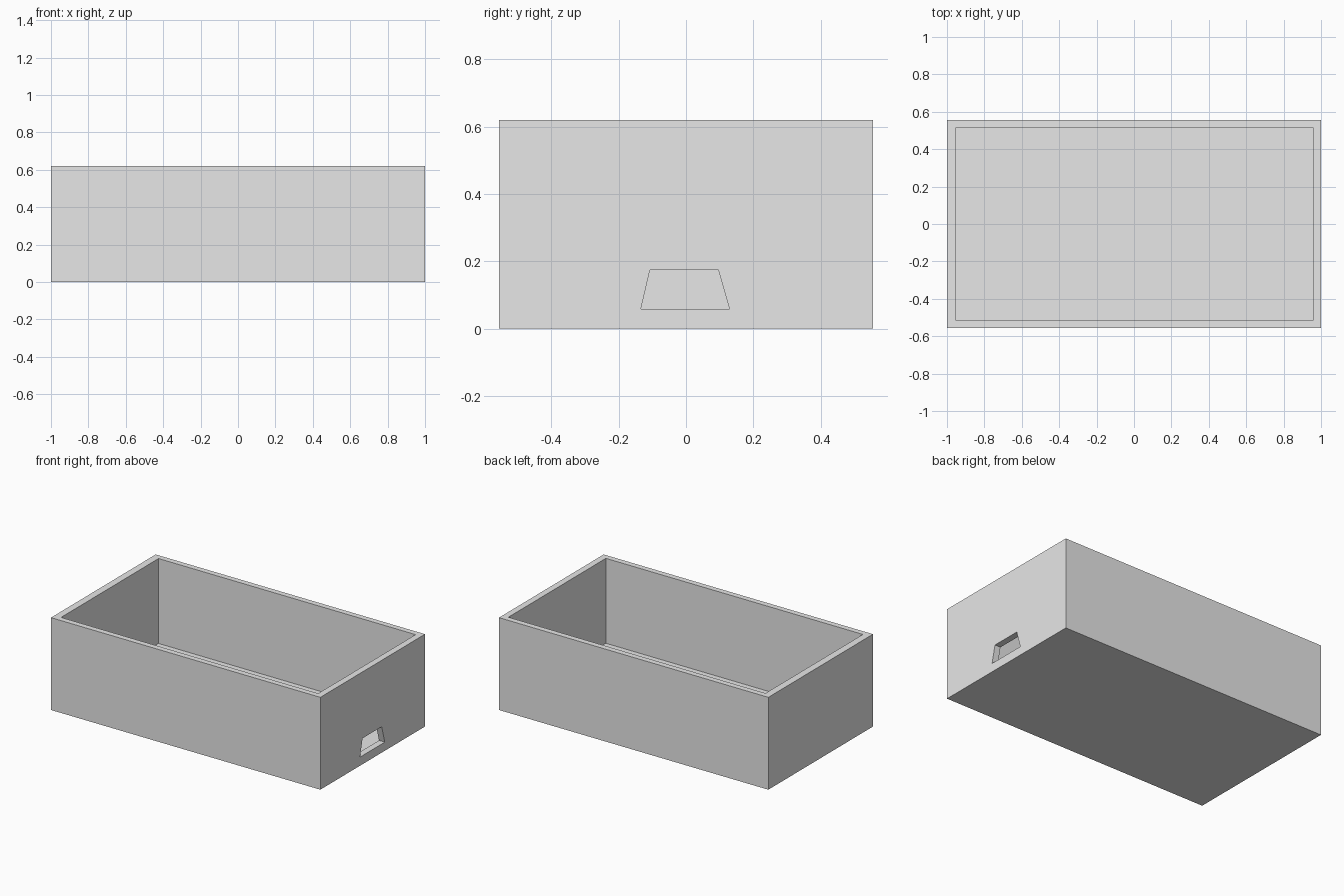
import bpy
import bmesh

default = bpy.data.objects.get("Cube")
if default:
    bpy.data.objects.remove(default, do_unlink=True)

LENGTH, DEPTH, HEIGHT = 2.0, 1.11, 0.62
LEFT_X, RIGHT_X = -0.952, 0.957      # inner faces of the end walls
INNER_Y, FLOOR_Z = 0.517, 0.05

grey = bpy.data.materials.new("plain grey")
grey.use_nodes = True
colour = (0.8, 0.8, 0.8, 1.0)
grey.diffuse_color = colour
grey.node_tree.nodes["Principled BSDF"].inputs["Base Color"].default_value = colour


def prism(name, profile, x0, x1):
    """Extrude a closed (y, z) profile from x0 to x1."""
    bm = bmesh.new()
    base = bm.faces.new([bm.verts.new((x0, y, z)) for y, z in profile])
    moved = bmesh.ops.extrude_face_region(bm, geom=[base])["geom"]
    verts = [g for g in moved if isinstance(g, bmesh.types.BMVert)]
    bmesh.ops.translate(bm, verts=verts, vec=(x1 - x0, 0, 0))
    bmesh.ops.recalc_face_normals(bm, faces=bm.faces)
    mesh = bpy.data.meshes.new(name)
    bm.to_mesh(mesh)
    bm.free()
    mesh.materials.append(grey)
    obj = bpy.data.objects.new(name, mesh)
    bpy.context.collection.objects.link(obj)
    return obj


def rectangle(half_y, z0, z1):
    return [(-half_y, z0), (half_y, z0), (half_y, z1), (-half_y, z1)]


# Open box shell
box = prism("box_shell", rectangle(DEPTH / 2, 0, HEIGHT), -LENGTH / 2, LENGTH / 2)

# Hollow interior, and the tapered port through the left end wall
cavity = prism("cavity_cutter", rectangle(INNER_Y, FLOOR_Z, HEIGHT + 0.2), LEFT_X, RIGHT_X)
port_profile = [(-0.134, 0.058), (0.129, 0.058), (0.096, 0.174), (-0.107, 0.174)]
port = prism("port_cutter", port_profile, RIGHT_X - 0.1, LENGTH / 2 + 0.1)

for cutter in (cavity, port):
    cut = box.modifiers.new(cutter.name, "BOOLEAN")
    cut.operation = "DIFFERENCE"
    cut.solver = "EXACT"
    cut.object = cutter

# Bake the cuts into the shell, then discard the cutters
bpy.context.view_layer.update()
evaluated = box.evaluated_get(bpy.context.evaluated_depsgraph_get())
shell_mesh = bpy.data.meshes.new_from_object(evaluated)
box.modifiers.clear()
box.data = shell_mesh
for cutter in (cavity, port):
    bpy.data.objects.remove(cutter, do_unlink=True)
